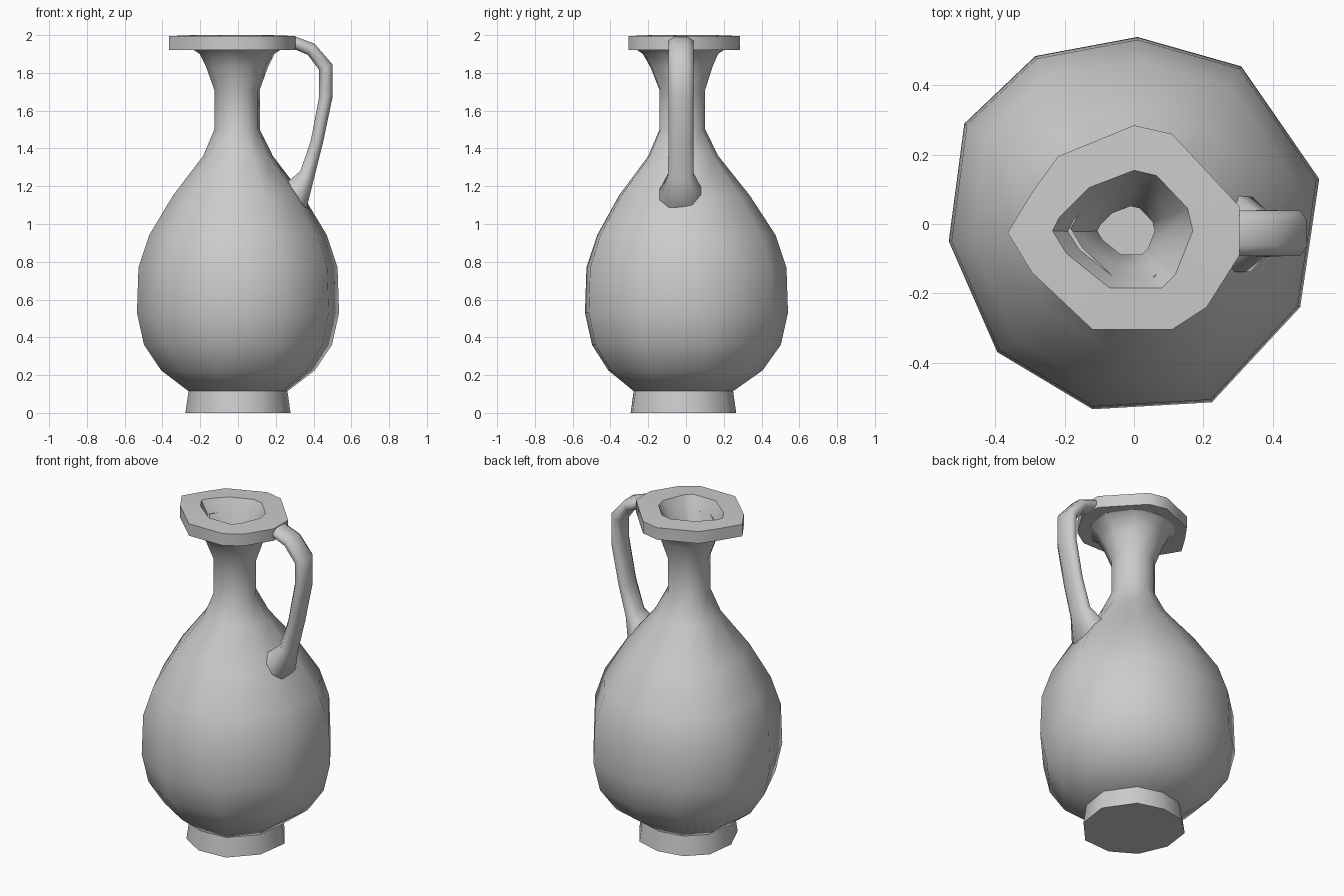
import bpy, bmesh, math
from mathutils import Vector

clay = bpy.data.materials.new("grey clay")
clay.diffuse_color = (0.6, 0.6, 0.6, 1)


def loft(name, rings, cap_start=True, cap_end=True, angle=45):
    """Skin a stack of closed rings that share one vertex count."""
    bm = bmesh.new()
    loops = [[bm.verts.new(p) for p in ring] for ring in rings]
    n = len(loops[0])
    for a, b in zip(loops, loops[1:]):
        for i in range(n):
            j = (i + 1) % n
            bm.faces.new((a[i], a[j], b[j], b[i]))
    if cap_start:
        bm.faces.new(loops[0][::-1])
    if cap_end:
        bm.faces.new(loops[-1])
    bmesh.ops.recalc_face_normals(bm, faces=bm.faces)
    mesh = bpy.data.meshes.new(name)
    bm.to_mesh(mesh)
    bm.free()
    mesh.materials.append(clay)
    obj = bpy.data.objects.new(name, mesh)
    bpy.context.collection.objects.link(obj)
    bpy.ops.object.select_all(action='DESELECT')
    obj.select_set(True)
    bpy.context.view_layer.objects.active = obj
    bpy.ops.object.shade_smooth_by_angle(angle=math.radians(angle))
    return obj


def ring(outline, scale, z, cx=0.0, cy=0.0):
    return [(cx + x * scale, cy + y * scale, z) for x, y in outline]


# Uneven ten-sided outline of the belly
belly = [(0.01, 0.54), (-0.285, 0.485), (-0.49, 0.29), (-0.535, -0.05), (-0.395, -0.37),
         (-0.12, -0.535), (0.225, -0.515), (0.48, -0.24), (0.535, 0.13), (0.31, 0.455)]

# Foot: short flared plinth
loft("foot", [ring(belly, 0.52, 0.0, 0, -0.015), ring(belly, 0.49, 0.115, 0, -0.015)])

# Body and neck: height, scale, sideways drift of the centre
profile = [(0.115, 0.49, -0.015), (0.225, 0.76, -0.005), (0.36, 0.93, 0), (0.53, 1.0, 0),
           (0.77, 0.985, 0), (0.94, 0.88, 0), (1.15, 0.645, -0.01), (1.36, 0.345, -0.015),
           (1.5, 0.225, -0.02), (1.71, 0.225, -0.02), (1.83, 0.305, -0.025),
           (1.90, 0.37, -0.03), (1.925, 0.44, -0.03)]
loft("body", [ring(belly, s, z, -0.005 if z > 1.4 else 0, cy) for z, s, cy in profile],
     cap_end=False)

# Mouth: faceted lip with a funnel leading down the neck
lip = [(0, 0.285), (0.11, 0.26), (0.305, 0.05), (0.305, -0.09), (0.21, -0.24), (0.11, -0.305),
       (-0.12, -0.305), (-0.295, -0.14), (-0.365, -0.025), (-0.295, 0.09), (-0.22, 0.195)]
hole = [(0, 0.155), (0.065, 0.14), (0.155, 0.045), (0.17, -0.02), (0.12, -0.145), (0.08, -0.185),
        (-0.07, -0.185), (-0.195, -0.085), (-0.235, -0.02), (-0.215, 0.02), (-0.13, 0.105)]
loft("mouth", [ring(lip, 0.5, 1.925), ring(lip, 1, 1.922), ring(lip, 1, 1.995), ring(hole, 1, 2.0),
               ring(hole, 0.62, 1.86, -0.008, -0.01), ring(hole, 0.41, 1.72, -0.01, -0.012),
               ring(hole, 0.41, 1.45, -0.01, -0.012)], cap_start=False)

# Handle: outer point, inner point (x, z) and half width of each cross-section
sections = [((0.27, 1.992), (0.27, 1.93), 0.066), ((0.31, 1.99), (0.30, 1.925), 0.066),
            ((0.405, 1.955), (0.37, 1.895), 0.066), ((0.50, 1.845), (0.43, 1.815), 0.066),
            ((0.50, 1.67), (0.43, 1.675), 0.066), ((0.45, 1.43), (0.385, 1.44), 0.066),
            ((0.402, 1.24), (0.33, 1.28), 0.068), ((0.365, 1.09), (0.265, 1.225), 0.112),
            ((0.33, 1.07), (0.23, 1.2), 0.112)]
# Flattened octagon: across the thickness, across the width
octagon = [(0, 0.55), (0.3, 1), (0.7, 1), (1, 0.55), (1, -0.55), (0.7, -1), (0.3, -1), (0, -0.55)]
rings = []
for outer, inner, half in sections:
    o, i = Vector(outer), Vector(inner)
    rings.append([(*o.lerp(i, t).to_tuple()[:1], -0.027 + w * half, o.lerp(i, t).y)
                  for t, w in octagon])
loft("handle", rings, angle=60)
